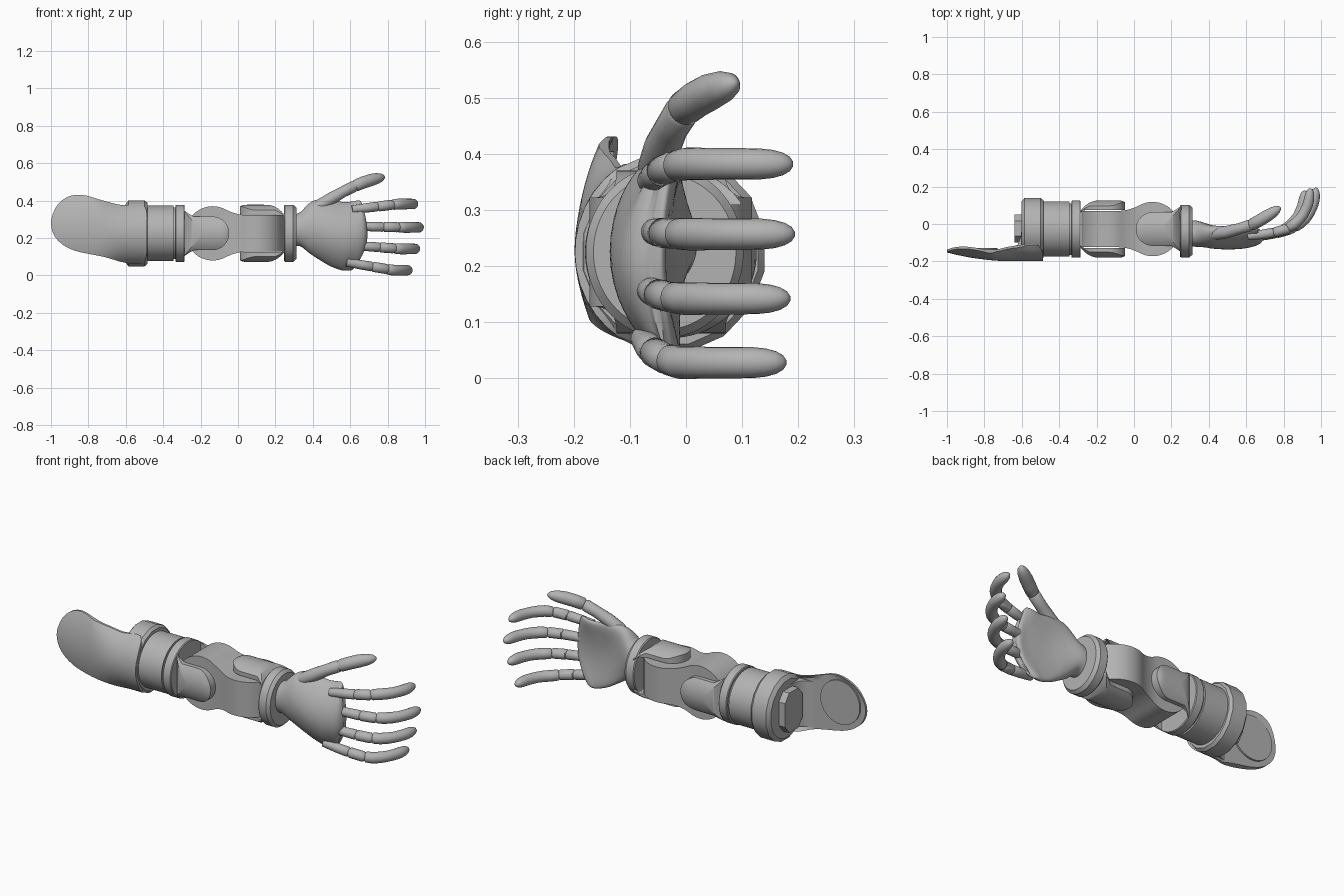
import bpy, bmesh, math
from mathutils import Vector

cube = bpy.data.objects.get("Cube")
if cube:
    bpy.data.objects.remove(cube, do_unlink=True)

grey = bpy.data.materials.new("plain_grey")
grey.use_nodes = True
COLOR = (0.45, 0.45, 0.45, 1)
grey.diffuse_color = COLOR
grey.node_tree.nodes["Principled BSDF"].inputs["Base Color"].default_value = COLOR

CY, CZ = -0.027, 0.225   # arm axis
TAU = 2 * math.pi


def loft(name, rings, angle=35):
    """Skin a list of equal closed rings and cap both ends."""
    bm = bmesh.new()
    rows = [[bm.verts.new(p) for p in ring] for ring in rings]
    n = len(rows[0])
    for a, b in zip(rows, rows[1:]):
        for i in range(n):
            j = (i + 1) % n
            bm.faces.new((a[i], a[j], b[j], b[i]))
    bm.faces.new(rows[0])
    bm.faces.new(rows[-1])
    bmesh.ops.recalc_face_normals(bm, faces=bm.faces)
    me = bpy.data.meshes.new(name)
    bm.to_mesh(me)
    bm.free()
    me.materials.append(grey)
    ob = bpy.data.objects.new(name, me)
    bpy.context.collection.objects.link(ob)
    bpy.ops.object.select_all(action='DESELECT')
    ob.select_set(True)
    bpy.context.view_layer.objects.active = ob
    bpy.ops.object.shade_smooth_by_angle(angle=math.radians(angle))
    return ob


def revolve(name, profile, sides=64, cy=CY, ry=1.0, rz=1.0):
    """Turn an (x, radius) profile around the arm axis."""
    loft(name, [[(x, cy + ry * r * math.cos(TAU * (i + 0.5) / sides),
                  CZ + rz * r * math.sin(TAU * (i + 0.5) / sides))
                 for i in range(sides)] for x, r in profile])


def catmull(pts, steps, closed=False):
    pts = [Vector(p) for p in pts]
    n, out = len(pts), []
    for i in range(n if closed else n - 1):
        if closed:
            a, b, c, d = (pts[(i + k) % n] for k in (-1, 0, 1, 2))
        else:
            a, b, c, d = (pts[min(max(i + k, 0), n - 1)] for k in (-1, 0, 1, 2))
        for s in range(steps):
            t = s / steps
            out.append(0.5 * (2 * b + (c - a) * t + (2 * a - 5 * b + 4 * c - d) * t * t
                              + (3 * b - a - 3 * c + d) * t ** 3))
    if not closed:
        out.append(pts[-1])
    return out


def shell(name, outline, centre, outer, inner, place):
    """Plate with a 2D outline, a curved outer side and an inner side."""
    c = Vector(centre)
    rings = []
    for side, steps in ((outer, range(1, 11)), (inner, range(10, 0, -1))):
        for k in steps:
            ring = [c.lerp(Vector(p), k / 10) for p in outline]
            rings.append([place(u, v, side(u, v)) for u, v in ring])
    loft(name, rings)


def tube(name, pts, radii, sides=20):
    """Round limb through points with one radius for each."""
    pts = [Vector(p) for p in pts]
    rings = []
    for i, p in enumerate(pts):
        t = (pts[min(i + 1, len(pts) - 1)] - pts[max(i - 1, 0)]).normalized()
        side = t.cross(Vector((0, 0, 1))).normalized()
        up = side.cross(t)
        rings.append([p + radii[i] * (side * math.cos(TAU * k / sides) + up * math.sin(TAU * k / sides))
                      for k in range(sides)])
    loft(name, rings, 50)


# Shoulder paddle, blending into the curve of the collar
def paddle_outer(x, z):
    dome = 0.25 - 0.45 * math.sqrt(max(0, 1 - ((x + 0.62) / 0.85) ** 2 - ((z - 0.24) / 0.45) ** 2))
    barrel = CY - 0.171 * math.sqrt(max(0, 1 - ((z - CZ) / 0.18) ** 2))
    t = min(max((x + 0.78) / 0.2, 0), 1)
    t = t * t * (3 - 2 * t)
    return dome * (1 - t) + barrel * t


def paddle_inner(x, z):
    return max(-0.137, paddle_outer(x, z) + 0.012)


outline = catmull([(-1, .28), (-.97, .37), (-.91, .42), (-.83, .43), (-.72, .4), (-.62, .376),
                   (-.5, .37), (-.487, .22), (-.5, .075), (-.6, .068), (-.72, .1),
                   (-.88, .135), (-.97, .195)], 6, True)
shell("shoulder_paddle", outline, (-0.74, 0.245), paddle_outer, paddle_inner,
      lambda u, v, w: (u, w, v))
loft("paddle_pad", [[(-0.85 + 0.12 * math.cos(TAU * i / 48), y, 0.285 + 0.12 * math.sin(TAU * i / 48))
                     for i in range(48)] for y in (-0.145, -0.128)])

# Curved web from the paddle up to the collar
web = [(-0.7, -0.14), (-0.655, -0.132), (-0.622, -0.11), (-0.606, -0.07), (-0.6, -0.02),
       (-0.57, -0.02), (-0.57, -0.15)]
loft("paddle_web", [[(x, y, z) for x, y in web] for z in (0.1, 0.35)])

# Octagonal end panel
panel = [(-.1, .16), (-.065, .115), (.015, .115), (.05, .16), (.05, .29), (.015, .335), (-.065, .335), (-.1, .29)]
loft("end_panel", [[(x, y, z) for y, z in panel] for x in (-0.64, -0.58)])

# Collar and upper arm barrel
revolve("collar", [(-.602, .001), (-.602, .15), (-.585, .17), (-.5, .17), (-.485, .158), (-.485, .001)],
        sides=16, rz=1.06)
revolve("upper_arm", [(-.5, .001), (-.5, .148), (-.345, .148), (-.345, .138), (-.325, .138), (-.325, .001)])

# Fork bases at the elbow and the wrist
revolve("elbow_fork_base", [(-.335, .001), (-.335, .149), (-.331, .153), (-.289, .153), (-.285, .149), (-.285, .001)])
revolve("wrist_fork_base", [(.247, .001), (.247, .149), (.252, .153), (.295, .153), (.312, .138), (.312, .001)],
        cy=-0.038, ry=0.92)

# Fork prongs: a flared tongue with a rounded tip and a barrel-curved outside
REACH = 0.2
tongue = [(-0.005, -0.125), (0.02, -0.108), (0.05, -0.09), (0.1, -0.09), (REACH - 0.05, -0.09)]
tongue += [(REACH - 0.05 + 0.09 * math.cos(a), 0.09 * math.sin(a))
           for a in (math.pi * (i / 20 - 0.5) for i in range(1, 20))]
tongue += [(u, -v) for u, v in reversed(tongue[:5])]


def prong_outer(u, v):
    tip = max(0, (u - REACH + 0.0) / 0.05)
    return math.sqrt(0.153 ** 2 - v * v) - 0.02 * tip ** 3


def prong_inner(u, v):
    return min(0.101, prong_outer(u, v) - 0.004)


for sign, side in ((1, "back"), (-1, "front")):
    shell("elbow_prong_" + side, tongue, (0.1, 0), prong_outer, prong_inner,
          lambda u, v, w: (-0.287 + u, CY + sign * w, CZ + v))
for sign, side in ((1, "upper"), (-1, "lower")):
    shell("wrist_prong_" + side, tongue, (0.1, 0), prong_outer, prong_inner,
          lambda u, v, w: (0.25 - u, CY + v, CZ + sign * w))


# Twisted link: a disc across y at the elbow and across z at the wrist
def disc_half(x):
    d = x + 0.135
    r = math.sqrt(max(0.145 ** 2 - d * d, 1e-6))
    if d < 0.07:
        return r
    t = min((d - 0.07) / 0.12, 1)
    return 0.127 + (0.097 - 0.127) * t * (2 - t)


link = []
for i in range(61):
    x = -0.0175 - 0.2622 * math.cos(math.pi * i / 60)
    hz = min(disc_half(x), 0.145)
    hy = disc_half(-0.035 - x)
    link.append([(x, CY + sy * hy, CZ + sz * hz) for sy, sz in ((1, 1), (-1, 1), (-1, -1), (1, -1))])
loft("joint_link", link)

# Hand: x, low z, high z, mid y, half thickness, edge bow, end slant
sections = [Vector(s) for s in (
    (.3, .155, .325, -.05, .07, 0, 0), (.335, .155, .34, -.052, .07, 0, 0),
    (.38, .12, .385, -.06, .065, .015, 0), (.425, .09, .405, -.07, .062, .035, 0),
    (.5, .05, .402, -.08, .056, .055, .1), (.58, .028, .392, -.082, .05, .06, .4),
    (.64, .026, .396, -.078, .042, .06, .8), (.675, .028, .402, -.07, .034, .045, 1),
    (.69, .04, .392, -.062, .02, .03, 1), (.692, .06, .37, -.06, .008, .02, 1))]
hand = []
for x, lo, hi, ym, th, bow, slant in catmull(sections, 4):
    ring = []
    for i in range(48):
        c, s = math.cos(TAU * i / 48), math.sin(TAU * i / 48)
        back = slant * c * c * (0.03 if c > 0 else 0.068)
        ring.append((x - back, ym + bow * c * c + th * s, (lo + hi) / 2 + (hi - lo) / 2 * c))
    hand.append(ring)
loft("hand", hand, 50)

# Fingers: x, y, radius along the shared curl, with dips at the joints
curl = [(.64, -.062, .022), (.72, -.052, .025), (.772, -.043, .026), (.778, -.042, .021), (.784, -.041, .027),
        (.85, -.022, .027), (.856, -.018, .022), (.862, -.014, .028), (.89, .004, .029), (.915, .028, .029),
        (.936, .056, .028), (.95, .085, .028), (.96, .11, .028), (.966, .135, .0275), (.969, .158, .025),
        (.971, .176, .02), (.972, .188, .013), (.972, .194, .004)]
for name, dx, dy, z0, z1 in (("index_finger", -.03, -.003, .352, .382), ("middle_finger", 0, 0, .262, .257),
                             ("ring_finger", -.02, -.008, .16, .142), ("little_finger", -.06, -.015, .07, .028)):
    pts = [(x + dx, y + dy, z0 + (z1 - z0) * min((x - 0.64) / 0.25, 1)) for x, y, r in curl]
    tube(name, pts, [r for x, y, r in curl])

# Thumb
thumb = [((.4, -.06, .35), .02), ((.44, -.052, .375), .034), ((.5, -.042, .412), .033), ((.56, -.026, .446), .03),
         ((.617, -.008, .475), .031), ((.624, -.006, .478), .026), ((.631, -.003, .481), .032),
         ((.67, .018, .497), .033), ((.71, .042, .51), .033), ((.745, .064, .519), .029),
         ((.768, .079, .524), .021), ((.78, .087, .527), .01), ((.783, .089, .528), .003)]
tube("thumb", [p for p, r in thumb], [r for p, r in thumb])
